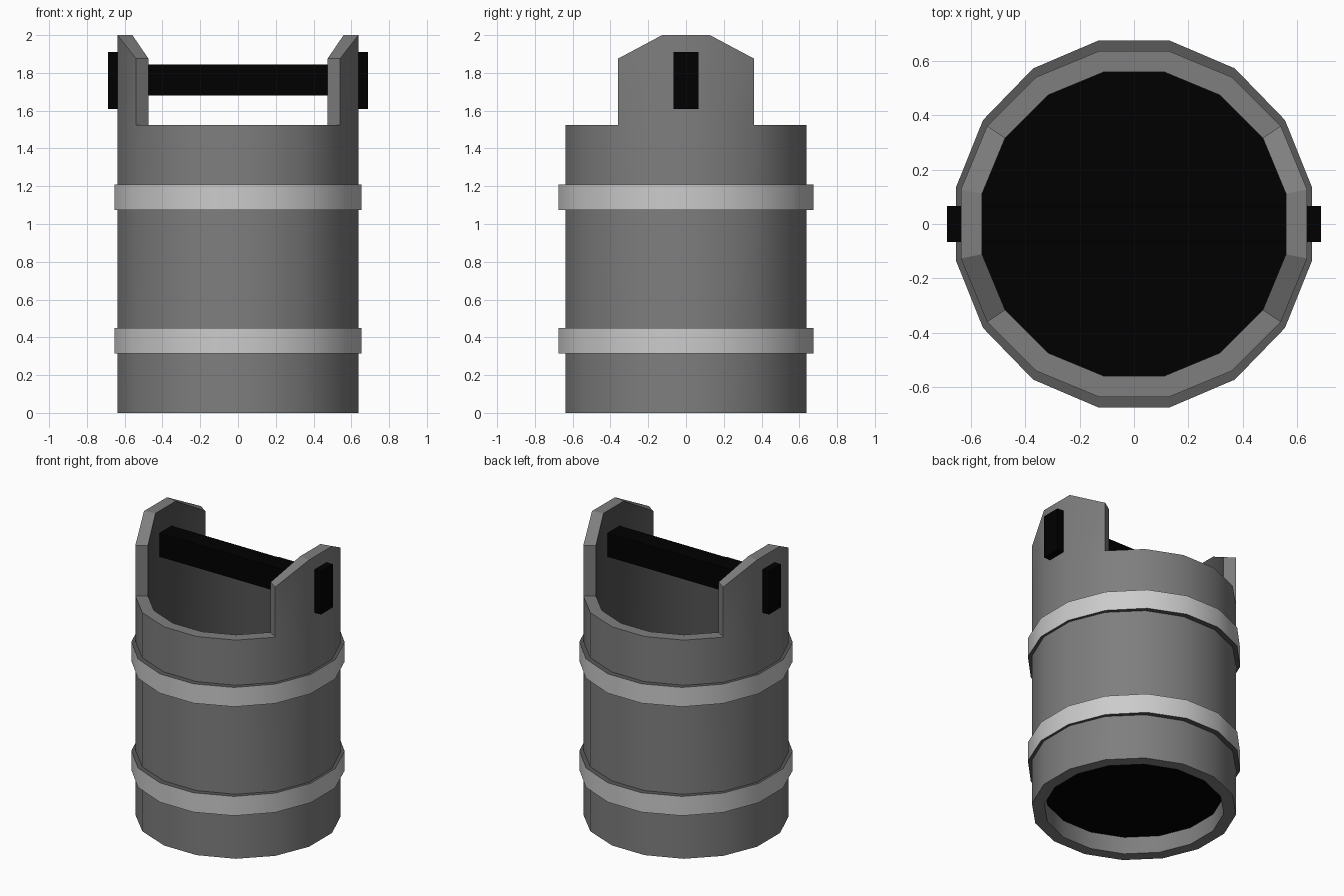
import bpy, bmesh, math

if "Cube" in bpy.data.objects:
    bpy.data.objects.remove(bpy.data.objects["Cube"])

N = 16
STEP = 2 * math.pi / N


def grey(name, v):
    m = bpy.data.materials.new(name)
    m.diffuse_color = (v, v, v, 1)
    m.use_nodes = True
    m.node_tree.nodes["Principled BSDF"].inputs["Base Color"].default_value = m.diffuse_color
    return m


black = grey("dark_wood", 0.0)
wood = grey("wood", 0.21)
wood_inside = grey("wood_inside", 0.085)
metal = grey("hoop_metal", 0.58)
metal_edge = grey("hoop_edge", 0.1)


def corner(k, ax, ay):
    """Corner k of a 16-gon whose flats lie at x = +-ax and y = +-ay."""
    a = (k - 0.5) * STEP
    c = math.cos(STEP / 2)
    return ax * math.cos(a) / c, ay * math.sin(a) / c


def finish(name, bm, mats, smooth=True):
    bmesh.ops.remove_doubles(bm, verts=bm.verts, dist=0.0005)
    bmesh.ops.recalc_face_normals(bm, faces=bm.faces)
    me = bpy.data.meshes.new(name)
    bm.to_mesh(me)
    bm.free()
    ob = bpy.data.objects.new(name, me)
    bpy.context.collection.objects.link(ob)
    for m in mats:
        me.materials.append(m)
    if smooth:
        bpy.ops.object.select_all(action='DESELECT')
        ob.select_set(True)
        bpy.context.view_layer.objects.active = ob
        bpy.ops.object.shade_smooth_by_angle(angle=math.radians(26))
    return ob


def quad(bm, mat, *pts):
    bm.faces.new([bm.verts.new(p) for p in pts]).material_index = mat


def wall_side(bm, i, r, z0, z1, mat=0):
    """One side of a wall, z1 given for both corners."""
    a, b = corner(i, *r), corner(i + 1, *r)
    quad(bm, mat, (*a, z0), (*b, z0), (*b, z1[1]), (*a, z1[0]))


def cap_side(bm, i, outer, inner, z, mat=0):
    """Rim quad joining the outer and inner walls."""
    a, b = corner(i, *outer), corner(i + 1, *outer)
    c, d = corner(i + 1, *inner), corner(i, *inner)
    quad(bm, mat, (*a, z[0]), (*b, z[1]), (*c, z[1]), (*d, z[0]))


# Bucket wall with two raised lugs, three sides wide each
OUT, INN, RIM = (0.637, 0.637), (0.559, 0.559), 1.525


def lug_z(k):
    return 2.0 if abs(corner(k, *OUT)[1]) < 0.2 else 1.875


lugs = {15, 0, 1, 7, 8, 9}
bm = bmesh.new()
for i in range(N):
    wall_side(bm, i, OUT, 0, (RIM, RIM))
    wall_side(bm, i, INN, 0, (0.16, 0.16))
    wall_side(bm, i, INN, 0.16, (RIM, RIM), 1)
    cap_side(bm, i, OUT, INN, (0, 0))
    if i in lugs:
        z = (lug_z(i), lug_z(i + 1))
        wall_side(bm, i, OUT, RIM, z)
        wall_side(bm, i, INN, RIM, z, 1)
        cap_side(bm, i, OUT, INN, z)
    else:
        cap_side(bm, i, OUT, INN, (RIM, RIM))
for k in (2, 7, 10, 15):  # upright ends of the lugs
    o, n = corner(k, *OUT), corner(k, *INN)
    quad(bm, 0, (*o, RIM), (*n, RIM), (*n, 1.875), (*o, 1.875))
finish("bucket_wall", bm, [wood, wood_inside])

# Two hoops, slightly wider front to back
for name, z0, z1 in (("lower_hoop", 0.315, 0.45), ("upper_hoop", 1.075, 1.21)):
    bm = bmesh.new()
    o, n = (0.655, 0.675), (0.63, 0.63)
    for i in range(N):
        wall_side(bm, i, o, z0, (z1, z1))
        wall_side(bm, i, n, z0, (z1, z1), 1)
        cap_side(bm, i, o, n, (z0, z0), 1)
        cap_side(bm, i, o, n, (z1, z1), 1)
    finish(name, bm, [metal, metal_edge])

# Floor, recessed above the bottom edge
bm = bmesh.new()
for z in (0.12, 0.20):
    bm.faces.new([bm.verts.new((*corner(k, *INN), z)) for k in range(N)])
for i in range(N):
    wall_side(bm, i, INN, 0.12, (0.20, 0.20))
finish("bucket_floor", bm, [black], False)

# Handle: bar with taller end blocks, one profile extruded along y
half = [(0.637, 1.68), (0.637, 1.61), (0.687, 1.61),
        (0.687, 1.91), (0.637, 1.91), (0.637, 1.845)]
profile = half + [(-x, z) for x, z in reversed(half)]
bm = bmesh.new()
face = bm.faces.new([bm.verts.new((x, -0.067, z)) for x, z in profile])
ext = bmesh.ops.extrude_face_region(bm, geom=[face])
bmesh.ops.translate(bm, vec=(0, 0.134, 0),
                    verts=[g for g in ext["geom"] if isinstance(g, bmesh.types.BMVert)])
finish("handle", bm, [black], False)
